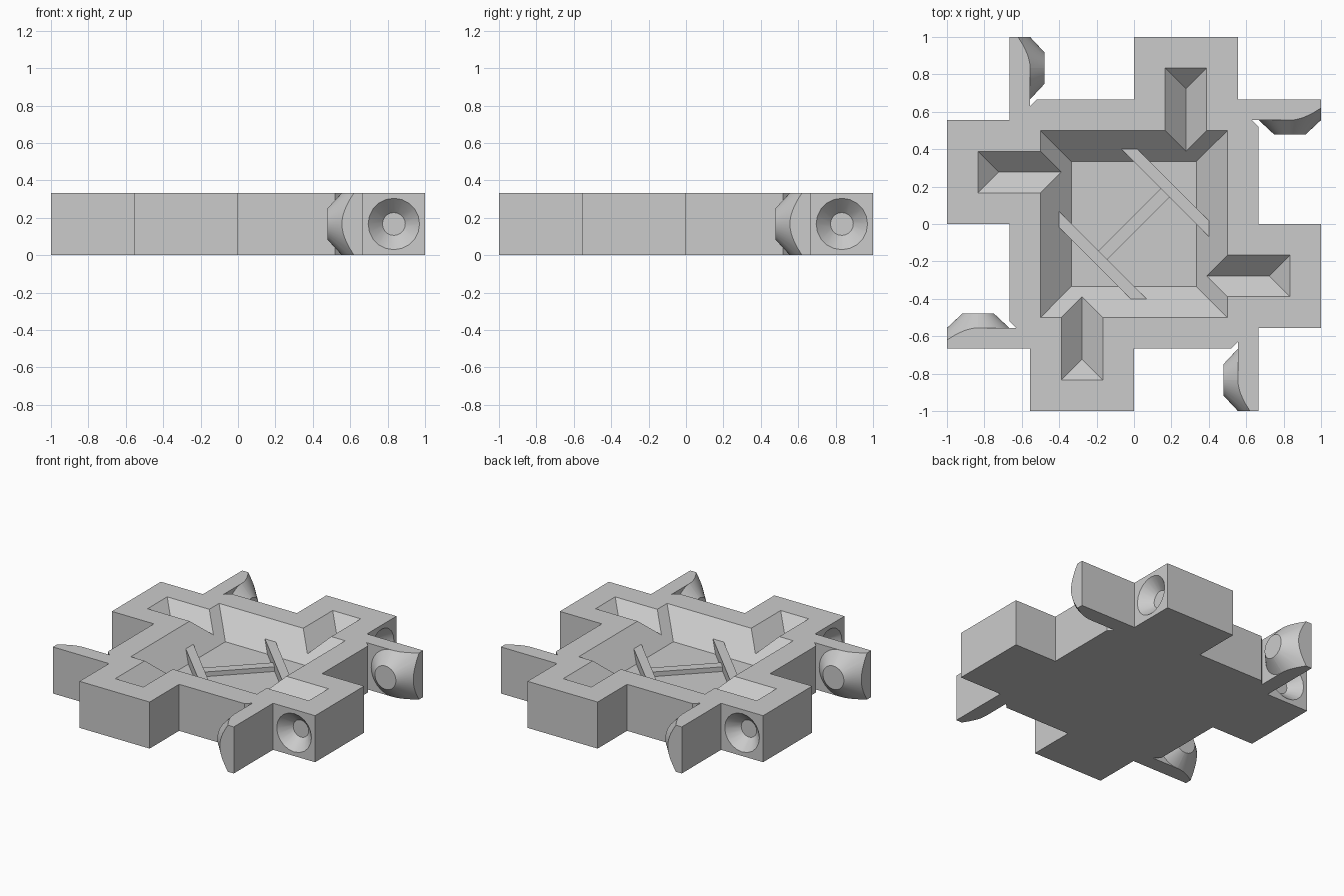
import bpy
import bmesh
from math import pi, radians
from mathutils import Matrix, Vector

if "Cube" in bpy.data.objects:
    bpy.data.objects.remove(bpy.data.objects["Cube"])

# One world unit is 18 design units
UNIT = 1 / 18
SIDES = ("front", "right", "back", "left")

grey = bpy.data.materials.new("plain_grey")
grey.use_nodes = True
COLOUR = (0.6, 0.6, 0.6, 1)
grey.diffuse_color = COLOUR
grey.node_tree.nodes["Principled BSDF"].inputs["Base Color"].default_value = COLOUR


def finish(name, bm, turn=0):
    """Turn the mesh about z by quarter turns, scale it and make an object."""
    bmesh.ops.recalc_face_normals(bm, faces=bm.faces)
    bm.transform(Matrix.Scale(UNIT, 4) @ Matrix.Rotation(turn * pi / 2, 4, "Z"))
    mesh = bpy.data.meshes.new(name)
    bm.to_mesh(mesh)
    bm.free()
    mesh.materials.append(grey)
    obj = bpy.data.objects.new(name, mesh)
    bpy.context.collection.objects.link(obj)
    return obj


def select(obj):
    bpy.ops.object.select_all(action="DESELECT")
    obj.select_set(True)
    bpy.context.view_layer.objects.active = obj


def smooth(obj):
    select(obj)
    bpy.ops.object.shade_smooth_by_angle(angle=radians(30))


def prism(outline, bottom, top):
    bm = bmesh.new()
    face = bm.faces.new([bm.verts.new((x, y, bottom)) for x, y in outline])
    grown = bmesh.ops.extrude_face_region(bm, geom=[face])["geom"]
    bmesh.ops.translate(bm, vec=(0, 0, top - bottom),
                        verts=[v for v in grown if isinstance(v, bmesh.types.BMVert)])
    return bm


def hull(points):
    bm = bmesh.new()
    bmesh.ops.convex_hull(bm, input=[bm.verts.new(p) for p in points])
    return bm


def cone(start, axis, length, r1, r2, segments):
    bm = bmesh.new()
    axis = Vector(axis)
    turn = axis.to_track_quat("Z", "Y").to_matrix().to_4x4()
    place = Matrix.Translation(Vector(start) + axis * length / 2) @ turn
    bmesh.ops.create_cone(bm, cap_ends=True, segments=segments, radius1=r1,
                          radius2=r2, depth=length, matrix=place)
    return bm


def trim(bm, point, normal):
    """Cut away what lies beyond a plane and close the cut."""
    bmesh.ops.bisect_plane(bm, geom=bm.verts[:] + bm.edges[:] + bm.faces[:],
                           plane_co=point, plane_no=normal, clear_outer=True)
    bmesh.ops.holes_fill(bm, edges=bm.edges[:], sides=0)


# Body: one quarter of the outline, repeated around the centre
quarter = [(-10, -18), (0, -18), (0, -12), (9.35, -12), (10, -11.35),
           (10, -15), (12, -15), (12, -10)]
outline = []
for k in range(4):
    spin = Matrix.Rotation(k * pi / 2, 2)
    outline += [tuple(spin @ Vector(p)) for p in quarter]
body = finish("body", prism(outline, 0, 6))

# Cutters: sloped basin, V channels in the arms, conical sockets
cutters = [finish("basin_cutter", hull(
    [(sx * r, sy * r, z) for r, z in ((6, 3), (10, 7))
     for sx in (-1, 1) for sy in (-1, 1)]))]
for k in range(4):
    channel = hull([(5.4, -5, 4), (13, -5, 4), (5.4, -8, 7), (5.4, -2, 7),
                    (16, -8, 7), (16, -2, 7)])
    cutters.append(finish("channel_cutter", channel, k))
    socket = cone((15, -10.2, 3), (0, 1, 0), 1.6, 2.67, 1.1, 20)
    cutters.append(finish("socket_cutter", socket, k))

for cutter in cutters:
    cutter.hide_render = True
    cut = body.modifiers.new("cut", "BOOLEAN")
    cut.operation = "DIFFERENCE"
    cut.solver = "EXACT"
    cut.object = cutter
    select(body)
    bpy.ops.object.modifier_apply(modifier=cut.name)
for cutter in cutters:
    bpy.data.objects.remove(cutter)
smooth(body)

# Fins: conical knob, whose outer half also shapes the tip of the fin
for k, side in enumerate(SIDES):
    inner = cone((8.6, -15, 3), (1, 0, 0), 1.4, 1.5, 3, 48)
    trim(inner, (0, -15, 0), (0, -1, 0))
    smooth(finish(f"{side}_knob", inner, k))
    tip = cone((8.6, -15, 3), (1, 0, 0), 3.4, 1.5, 5.14, 48)
    for point, normal in (((0, -15, 0), (0, 1, 0)), ((0, -18, 0), (0, -1, 0)),
                          ((0, 0, 6), (0, 0, 1)), ((0, 0, 0), (0, 0, -1))):
        trim(tip, point, normal)
    smooth(finish(f"{side}_fin_tip", tip, k))

# Bars on the basin floor: two diagonals and a lower crossbar
diagonal = [(-1.2, 7.2), (0.35, 7.2), (7.2, 0.35), (7.2, -1.2)]
for k, name in ((0, "back_bar"), (2, "front_bar")):
    finish(name, prism(diagonal, 2.6, 4.2), k)
crossbar = [(-3.5, -2.65), (-2.65, -3.5), (3.5, 2.65), (2.65, 3.5)]
finish("crossbar", prism(crossbar, 2.6, 3.6))
